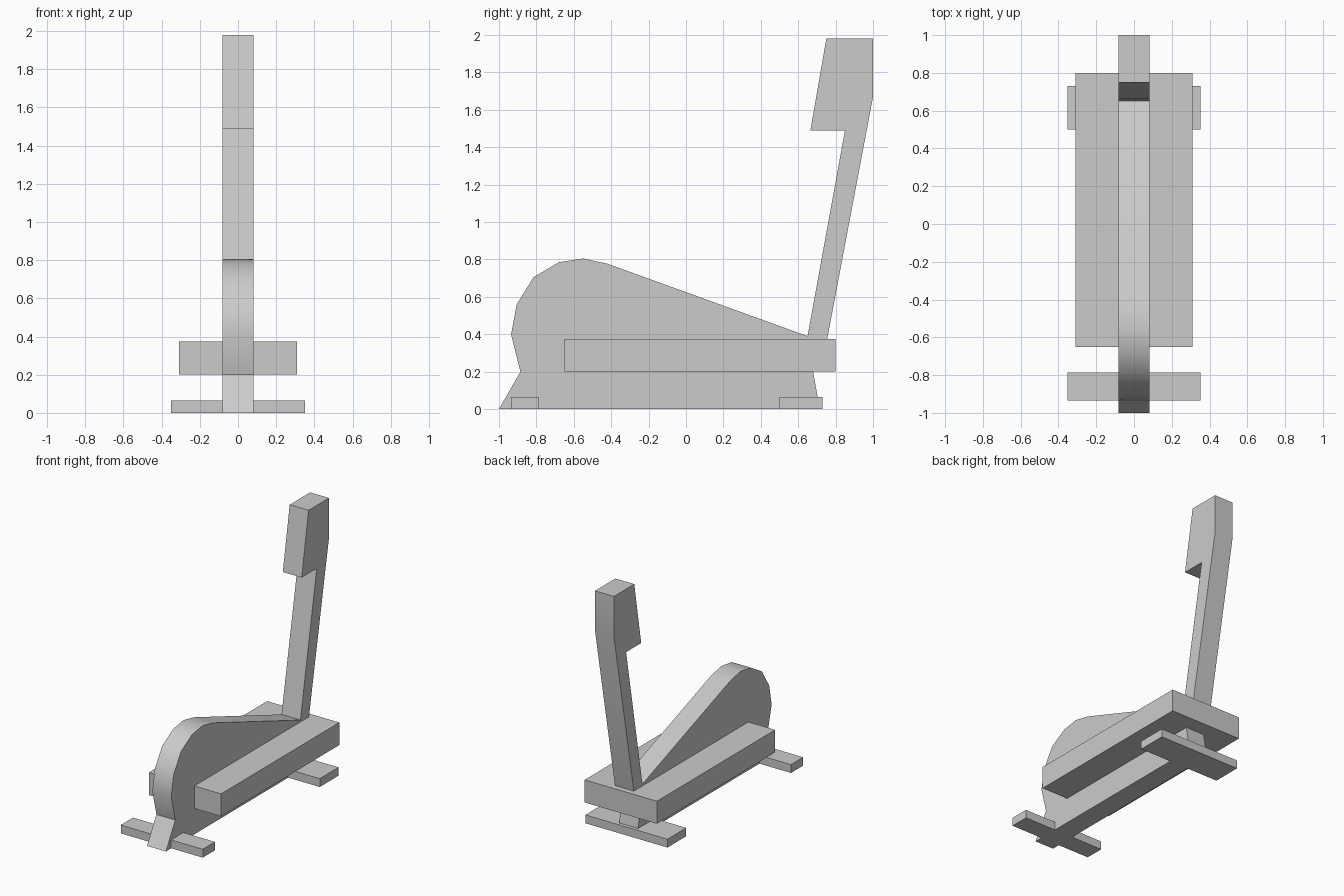
import bpy, bmesh, math

cube = bpy.data.objects.get("Cube")
if cube:
    bpy.data.objects.remove(cube, do_unlink=True)

grey = bpy.data.materials.new("plain_grey")
grey.use_nodes = True
colour = (0.6, 0.6, 0.6, 1)
grey.diffuse_color = colour
grey.node_tree.nodes["Principled BSDF"].inputs["Base Color"].default_value = colour


def extrude_profile(name, points, half_width, smooth=False):
    """Closed (y, z) side profile extruded across x."""
    bm = bmesh.new()
    face = bm.faces.new([bm.verts.new((-half_width, y, z)) for y, z in points])
    new = bmesh.ops.extrude_face_region(bm, geom=[face])["geom"]
    moved = [v for v in new if isinstance(v, bmesh.types.BMVert)]
    bmesh.ops.translate(bm, vec=(2 * half_width, 0, 0), verts=moved)
    bmesh.ops.recalc_face_normals(bm, faces=bm.faces)
    mesh = bpy.data.meshes.new(name)
    bm.to_mesh(mesh)
    bm.free()
    mesh.materials.append(grey)
    obj = bpy.data.objects.new(name, mesh)
    bpy.context.collection.objects.link(obj)
    if smooth:
        bpy.ops.object.select_all(action="DESELECT")
        obj.select_set(True)
        bpy.context.view_layer.objects.active = obj
        bpy.ops.object.shade_smooth_by_angle(angle=math.radians(30))
    return obj


def box(name, half_width, y0, y1, z0, z1):
    return extrude_profile(name, [(y0, z0), (y1, z0), (y1, z1), (y0, z1)], half_width)


# Central body: flywheel housing, sloping spine, upright post and console
extrude_profile("body_and_console", [
    (-1, 0), (-0.885, 0.2), (-0.935, 0.4), (-0.905, 0.56), (-0.815, 0.705),
    (-0.68, 0.785), (-0.55, 0.805), (-0.42, 0.777), (0.65, 0.39),
    (0.85, 1.49), (0.665, 1.49), (0.75, 1.98), (1, 1.98), (1, 1.67),
    (0.755, 0.375), (0.73, 0.25), (0.68, 0.2), (0.715, 0)], 0.081, smooth=True)

# Wide side deck
box("side_deck", 0.31, -0.65, 0.8, 0.2, 0.375)

# Floor stabiliser bars
box("front_foot_bar", 0.352, -0.935, -0.785, 0, 0.065)
box("rear_foot_bar", 0.352, 0.5, 0.73, 0, 0.065)
